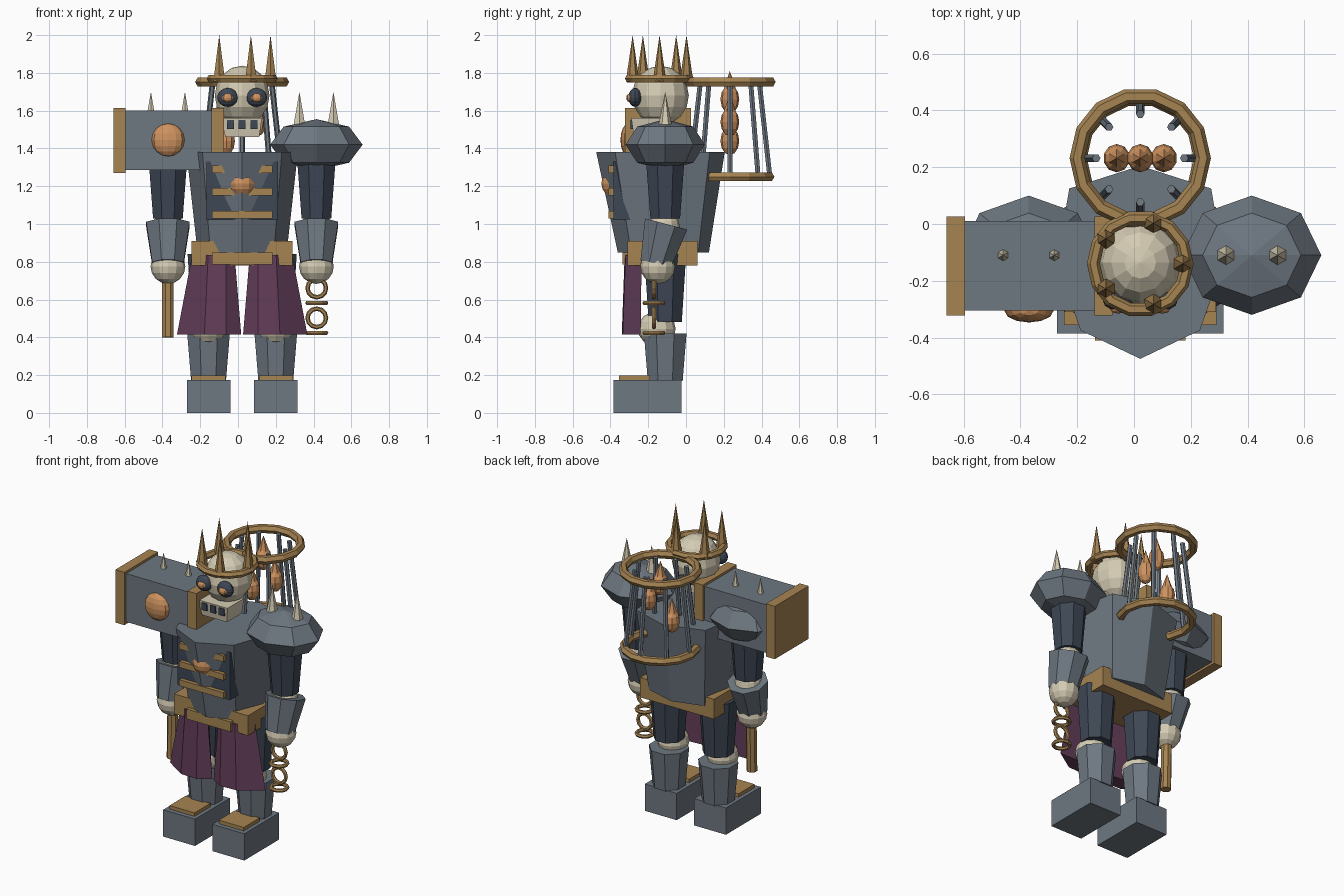
import bpy, bmesh, math
from mathutils import Vector, Matrix

if "Cube" in bpy.data.objects:
    bpy.data.objects.remove(bpy.data.objects["Cube"])

def mat(name, rgb):
    m = bpy.data.materials.new(name)
    m.diffuse_color = (*rgb, 1)
    m.use_nodes = True
    m.node_tree.nodes["Principled BSDF"].inputs["Base Color"].default_value = m.diffuse_color
    return m

STEEL = mat("steel grey", (0.155, 0.185, 0.22))
NAVY = mat("dark navy", (0.048, 0.063, 0.09))
GOLD = mat("aged gold", (0.38, 0.23, 0.085))
BONE = mat("bone", (0.66, 0.60, 0.45))
CLOTH = mat("purple cloth", (0.125, 0.047, 0.10))
GLOW = mat("orange glow", (0.62, 0.29, 0.115))

CX = 0.022  # body centre line


def finish(name, bm, material):
    bmesh.ops.recalc_face_normals(bm, faces=bm.faces)
    me = bpy.data.meshes.new(name)
    bm.to_mesh(me)
    bm.free()
    me.materials.append(material)
    ob = bpy.data.objects.new(name, me)
    bpy.context.collection.objects.link(ob)
    return ob


def box(name, x, y, z, material):
    bm = bmesh.new()
    bmesh.ops.create_cube(bm, size=1)
    for v in bm.verts:
        v.co = [a + (b - a) * (c + 0.5) for (a, b), c in zip((x, y, z), v.co)]
    return finish(name, bm, material)


def ball(name, centre, radii, material, seg=12, rings=8):
    bm = bmesh.new()
    bmesh.ops.create_uvsphere(bm, u_segments=seg, v_segments=rings, radius=1)
    bmesh.ops.scale(bm, vec=radii, verts=bm.verts)
    bmesh.ops.translate(bm, vec=centre, verts=bm.verts)
    return finish(name, bm, material)


def limb(name, a, b, ra, rb, material, sides=8, turn=0.5):
    """Tapered prism from point a to point b."""
    a, b = Vector(a), Vector(b)
    d = b - a
    tilt = Vector((0, 0, 1)).rotation_difference(d.normalized()).to_matrix().to_4x4()
    if d.z < 0 and abs(d.x) < 1e-6:
        tilt = Matrix.Rotation(math.atan2(-d.y, d.z), 4, 'X')
    bm = bmesh.new()
    bmesh.ops.create_cone(bm, cap_ends=True, segments=sides, radius1=ra, radius2=rb, depth=d.length)
    spin = Matrix.Rotation(turn * 2 * math.pi / sides, 4, 'Z')
    bmesh.ops.transform(bm, matrix=Matrix.Translation((a + b) / 2) @ tilt @ spin, verts=bm.verts)
    return finish(name, bm, material)


def ring(name, centre, major, minor, material, seg=14, tube=6, upright=False):
    bm = bmesh.new()
    rows = []
    for i in range(seg):
        a = 2 * math.pi * i / seg
        row = []
        for j in range(tube):
            b = 2 * math.pi * j / tube
            r, h = major + minor * math.cos(b), minor * math.sin(b)
            p = Vector((r * math.cos(a), r * math.sin(a), h))
            if upright:
                p = Vector((p.x, -p.z, p.y))
            row.append(bm.verts.new(p + Vector(centre)))
        rows.append(row)
    for i in range(seg):
        for j in range(tube):
            p, q, k = rows[i], rows[(i + 1) % seg], (j + 1) % tube
            bm.faces.new((p[j], q[j], q[k], p[k]))
    return finish(name, bm, material)


def loft(name, low, high, z0, z1, material):
    """Solid between two outlines of equal length."""
    bm = bmesh.new()
    a = [bm.verts.new((x, y, z0)) for x, y in low]
    b = [bm.verts.new((x, y, z1)) for x, y in high]
    n = len(a)
    for i in range(n):
        j = (i + 1) % n
        bm.faces.new((a[i], a[j], b[j], b[i]))
    bm.faces.new(a)
    bm.faces.new(b)
    return finish(name, bm, material)


# Legs, feet and skirt panels
for s, side in ((-1, "right"), (1, "left")):
    x, y = CX + s * 0.178, -0.11
    box(side + "_boot", (x - 0.115, x + 0.115), (-0.385, -0.025), (0, 0.175), STEEL)
    box(side + "_boot_plate", (x - 0.09, x + 0.09), (-0.355, -0.19), (0.17, 0.198), GOLD)
    limb(side + "_greave", (x, y, 0.17), (x, y, 0.42), 0.1, 0.122, STEEL)
    ball(side + "_knee", (x, -0.155, 0.445), (0.095, 0.1, 0.092), BONE)
    limb(side + "_thigh", (x, y, 0.48), (x, y, 0.84), 0.095, 0.12, NAVY)
    low = ((-0.01, -0.29), (0.07, -0.34), (0.185, -0.335), (0.33, -0.24), (0.18, -0.24), (0.02, -0.25))
    high = ((0.04, -0.29), (0.085, -0.325), (0.18, -0.32), (0.265, -0.235), (0.17, -0.24), (0.06, -0.25))
    low = [(CX + s * (px + 0.015), py) for px, py in low]
    high = [(CX + s * px, py) for px, py in high]
    loft(side + "_skirt_panel", low, high, 0.415, 0.835, CLOTH)

# Belt
box("belt", (CX - 0.267, CX + 0.267), (-0.31, 0.06), (0.78, 0.91), GOLD)
box("belt_buckle", (CX - 0.16, CX + 0.16), (-0.335, -0.3), (0.785, 0.85), GOLD)

# Torso with a pointed breast
half = ((0, -0.475), (0.21, -0.375), (0.295, -0.135), (0.25, 0.125), (0, 0.205))
top = [(CX + x, y) for x, y in half] + [(CX - x, y) for x, y in half[3:0:-1]]
bottom = [(CX + (x - CX) * 0.8, -0.12 + (y + 0.135) * 0.71) for x, y in top]
loft("torso", bottom, top, 0.85, 1.38, STEEL)

# Rib panel and heart
box("chest_panel", (CX - 0.19, CX + 0.19), (-0.385, -0.23), (1.02, 1.33), NAVY)
for i in range(3):
    z = 1.05 + 0.12 * i
    box(f"rib_bar_{i}", (CX - 0.16, CX + 0.16), (-0.41, -0.35), (z - 0.02, z + 0.02), GOLD)
ball("heart", (CX, -0.37, 1.215), (0.075, 0.078, 0.078), GLOW)

# Arms and shoulders
for s, side in ((-1, "right"), (1, "left")):
    x = CX + s * 0.393
    limb(side + "_upper_arm", (x, -0.11, 1.03), (x, -0.11, 1.36), 0.085, 0.112, NAVY)
    ball(side + "_elbow", (x, -0.115, 0.985), (0.082, 0.082, 0.082), BONE)
    limb(side + "_forearm", (x, -0.16, 0.79), (x, -0.105, 1.0), 0.09, 0.125, STEEL)
    ball(side + "_hand", (x, -0.15, 0.775), (0.092, 0.092, 0.092), BONE)
    ball(side + "_shoulder", (x, -0.11, 1.42), (0.245, 0.21, 0.135), STEEL, 8, 4)
    for k in (-0.09, 0.09):
        limb(f"{side}_shoulder_spike_{'inner' if k * s < 0 else 'outer'}",
             (x + k, -0.11, 1.49), (x + k, -0.11, 1.7), 0.042, 0, BONE, 6, 0)

# Hammer over the right shoulder
box("hammer_head", (-0.6, -0.13), (-0.305, 0.01), (1.285, 1.6), STEEL)
for i, x in enumerate((-0.66, -0.14)):
    box(f"hammer_cap_{i}", (x, x + 0.065), (-0.323, 0.026), (1.27, 1.615), GOLD)
ball("hammer_gem", (-0.37, -0.305, 1.445), (0.087, 0.042, 0.087), GLOW)
limb("hammer_handle", (-0.371, -0.15, 0.4), (-0.371, -0.13, 1.29), 0.033, 0.033, GOLD)

# Chain hanging from the left hand
for i in range(5):
    ring(f"chain_link_{i}", (0.417, -0.17, 0.74 - 0.079 * i), 0.049, 0.012, GOLD, 12, 6, i % 2 == 1)

# Skull
ball("skull", (CX, -0.135, 1.68), (0.145, 0.15, 0.158), BONE)
loft("jaw", ((CX - 0.09, -0.275), (CX + 0.09, -0.275), (CX + 0.09, -0.12), (CX - 0.09, -0.12)),
     ((CX - 0.105, -0.29), (CX + 0.105, -0.29), (CX + 0.105, -0.12), (CX - 0.105, -0.12)),
     1.46, 1.56, BONE)
for i in range(3):
    x = CX + 0.062 * (i - 1)
    box(f"tooth_gap_{i}", (x - 0.019, x + 0.019), (-0.294, -0.27), (1.503, 1.55), NAVY)
for s, side in ((-1, "right"), (1, "left")):
    x = CX + s * 0.077
    ball(side + "_eye_socket", (x, -0.27, 1.67), (0.055, 0.035, 0.05), NAVY)
    ball(side + "_eye", (x, -0.298, 1.668), (0.03, 0.018, 0.023), GLOW, 8, 6)

# Crown
ring("crown_band", (CX, -0.14, 1.77), 0.165, 0.023, GOLD, 14, 6)
for i in range(5):
    a = 2 * math.pi * i / 5
    x, y = CX + 0.15 * math.cos(a), -0.14 + 0.15 * math.sin(a)
    limb(f"crown_spike_{i}", (x, y, 1.755), (x, y, 2.0), 0.036, 0, GOLD, 6, 0)

# Cage on the back, with three flames inside
LY = 0.232
ring("cage_top_ring", (CX, LY, 1.752), 0.222, 0.027, GOLD, 14, 6)
ring("cage_bottom_ring", (CX, LY, 1.25), 0.215, 0.027, GOLD, 14, 6)
for i in range(8):
    a = math.pi * i / 4
    c, s = math.cos(a), math.sin(a)
    limb(f"cage_bar_{i}", (CX + 0.212 * c, LY + 0.212 * s, 1.25),
         (CX + 0.155 * c, LY + 0.155 * s, 1.76), 0.015, 0.015, STEEL, 6)
for i, (dx, z) in enumerate(((-0.083, 1.44), (0, 1.66), (0.083, 1.54))):
    ball(f"flame_{i}", (CX + dx, LY, z), (0.047, 0.05, 0.075), GLOW, 10, 6)
    limb(f"flame_tip_{i}", (CX + dx, LY, z + 0.055), (CX + dx, LY, z + 0.15), 0.032, 0, GLOW, 6, 0)
